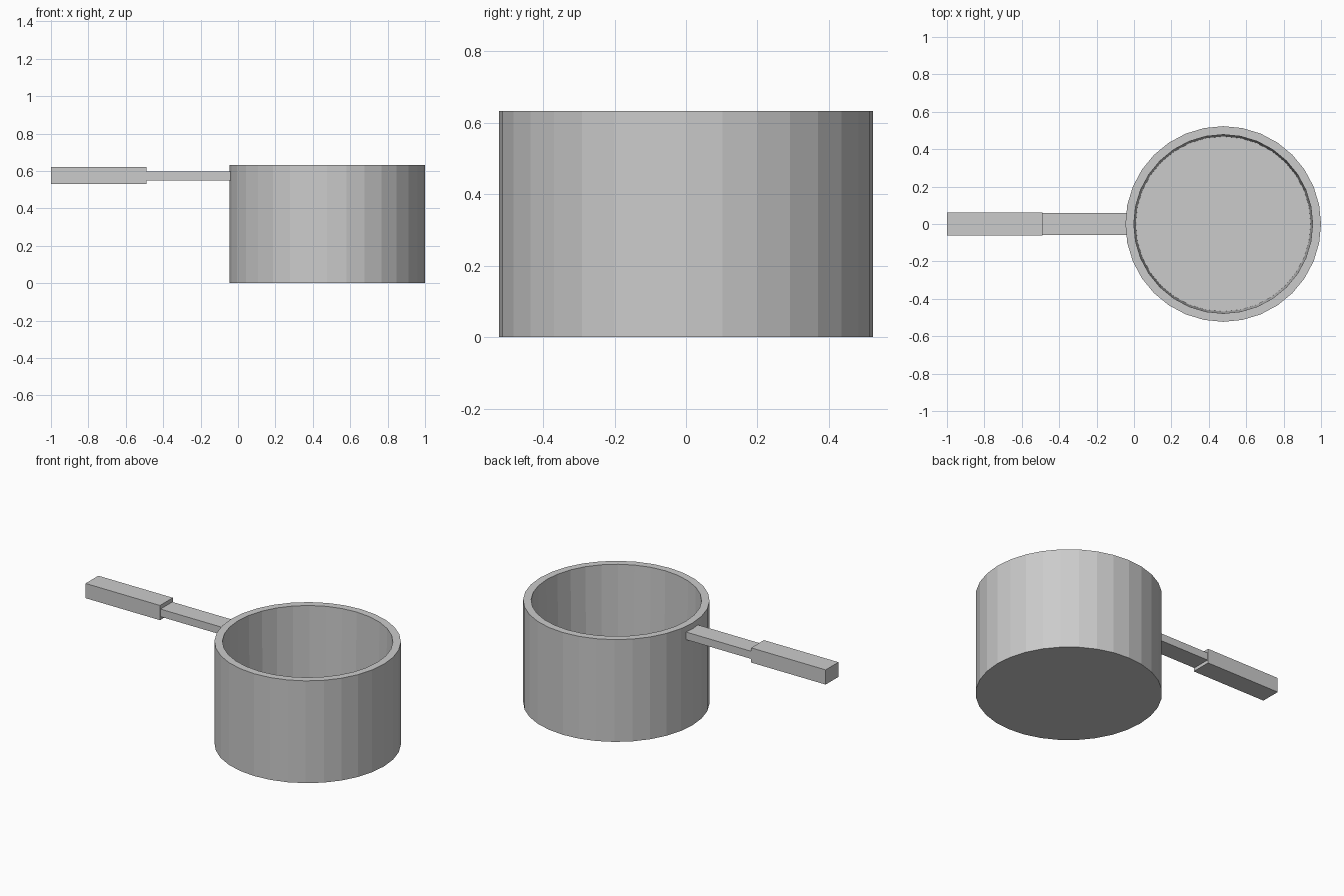
import bpy
import bmesh
from math import cos, sin, tau

SIDES = 32
POT_X = 0.477

cube = bpy.data.objects.get("Cube")
if cube:
    bpy.data.objects.remove(cube, do_unlink=True)

# Single grey colour
grey = bpy.data.materials.new("plain grey")
grey.use_nodes = True
colour = (0.6, 0.6, 0.6, 1)
grey.diffuse_color = colour
grey.node_tree.nodes["Principled BSDF"].inputs["Base Color"].default_value = colour


def finish(name, bm):
    bmesh.ops.recalc_face_normals(bm, faces=bm.faces)
    mesh = bpy.data.meshes.new(name)
    bm.to_mesh(mesh)
    bm.free()
    mesh.materials.append(grey)
    obj = bpy.data.objects.new(name, mesh)
    bpy.context.collection.objects.link(obj)
    return obj


def lathe(name, profile, x):
    """Closed solid from (radius, height) rings, capped at both ends."""
    bm = bmesh.new()
    rings = [[bm.verts.new((x + r * cos(tau * i / SIDES), r * sin(tau * i / SIDES), z))
              for i in range(SIDES)] for r, z in profile]
    for low, high in zip(rings, rings[1:]):
        for i in range(SIDES):
            j = (i + 1) % SIDES
            bm.faces.new((low[i], low[j], high[j], high[i]))
    bm.faces.new(rings[0])
    bm.faces.new(rings[-1])
    return finish(name, bm)


def box(name, x0, x1, half_width, z0, z1):
    bm = bmesh.new()
    bmesh.ops.create_cube(bm, size=1)
    for v in bm.verts:
        v.co = (x1 if v.co.x > 0 else x0,
                half_width if v.co.y > 0 else -half_width,
                z1 if v.co.z > 0 else z0)
    return finish(name, bm)


# Pot: outer wall, rim, inner wall and floor in one profile
lathe("pot", [(0.523, 0), (0.523, 0.633), (0.478, 0.633), (0.468, 0.05)], POT_X)

# Handle: thin neck set into the wall, thicker grip at the end
box("handle_neck", -0.5, -0.02, 0.058, 0.55, 0.597)
box("handle_grip", -1, -0.49, 0.0625, 0.53, 0.621)
